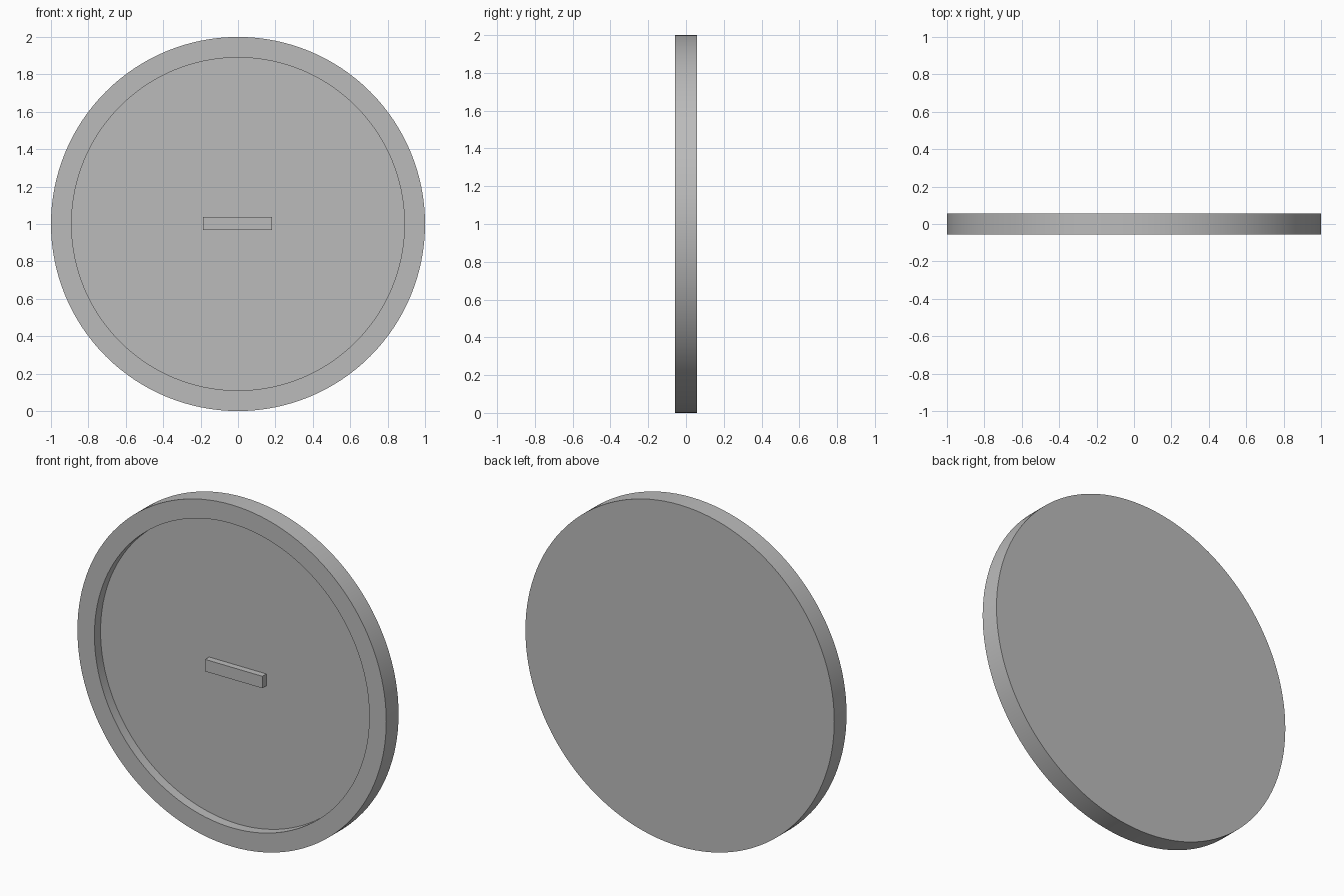
import bpy, bmesh, math

if "Cube" in bpy.data.objects:
    bpy.data.objects.remove(bpy.data.objects["Cube"])

SEG = 128
grey = bpy.data.materials.new("plain grey")
grey.diffuse_color = (0.5, 0.5, 0.5, 1)
grey.use_nodes = True
grey.node_tree.nodes["Principled BSDF"].inputs["Base Color"].default_value = grey.diffuse_color


def finish(name, bm):
    bmesh.ops.recalc_face_normals(bm, faces=bm.faces)
    mesh = bpy.data.meshes.new(name)
    bm.to_mesh(mesh)
    bm.free()
    mesh.materials.append(grey)
    obj = bpy.data.objects.new(name, mesh)
    bpy.context.collection.objects.link(obj)
    return obj


# Round dish: profile of (radius, y) rings from the back face to the recessed floor
profile = [(1.0, 0.057), (1.0, -0.057), (0.89, -0.057), (0.89, 0.0)]
bm = bmesh.new()
rings = []
for r, y in profile:
    rings.append([bm.verts.new((r * math.cos(2 * math.pi * i / SEG), y,
                                1 + r * math.sin(2 * math.pi * i / SEG)))
                  for i in range(SEG)])
for a, b in zip(rings, rings[1:]):
    for i in range(SEG):
        j = (i + 1) % SEG
        bm.faces.new((a[i], a[j], b[j], b[i]))
bm.faces.new(rings[0])
bm.faces.new(rings[-1])
dish = finish("round_dish", bm)

# Smooth walls, sharp rims
bpy.context.view_layer.objects.active = dish
dish.select_set(True)
bpy.ops.object.shade_smooth_by_angle(angle=math.radians(30))

# Small bar standing on the recessed floor
bm = bmesh.new()
bmesh.ops.create_cube(bm, size=1)
bmesh.ops.scale(bm, vec=(0.37, 0.038, 0.07), verts=bm.verts)
bmesh.ops.translate(bm, vec=(-0.002, -0.018, 1.003), verts=bm.verts)
finish("centre_bar", bm)
